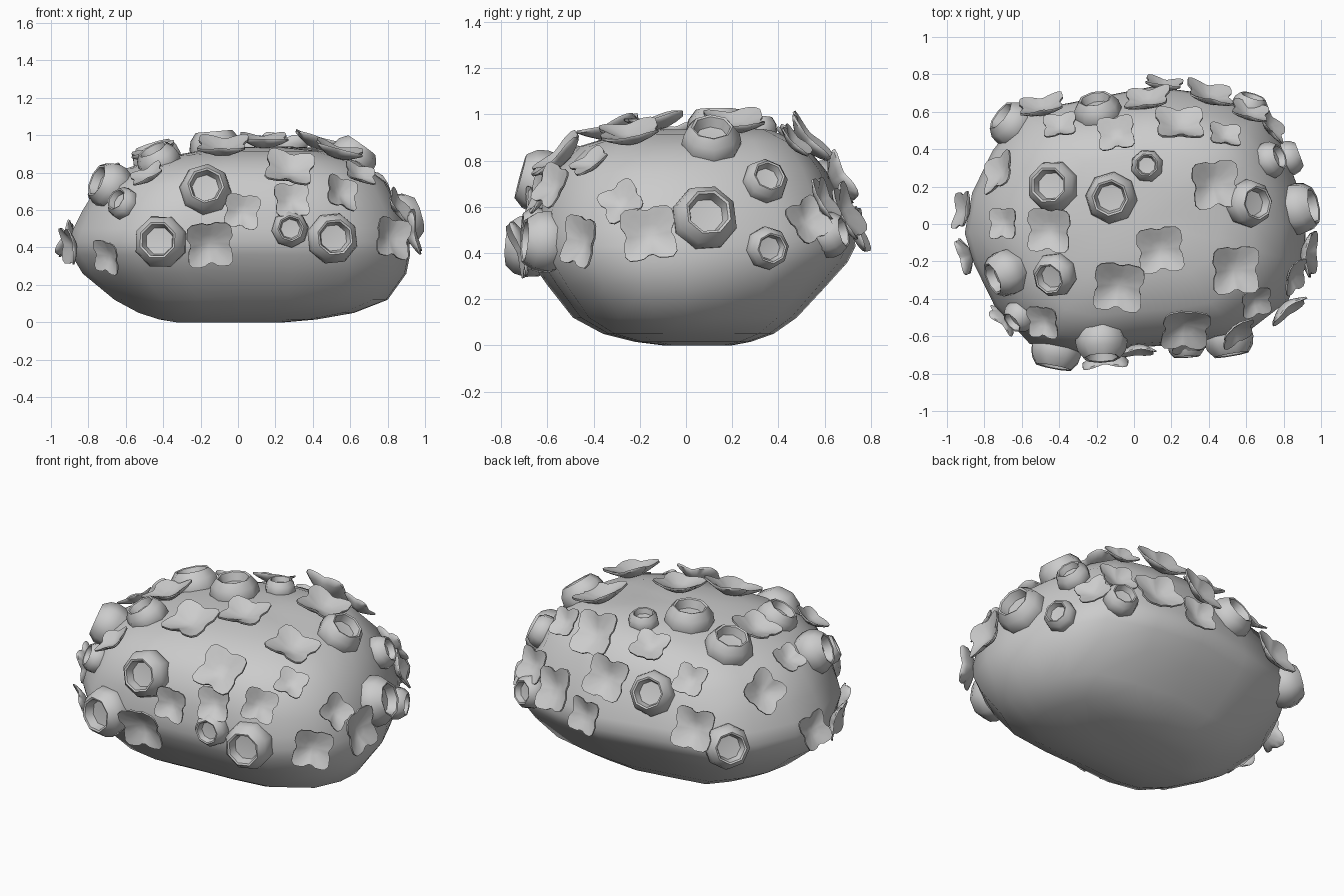
import bpy, math
from math import sin, cos, pi, radians
from mathutils import Vector, Matrix
from mathutils.bvhtree import BVHTree

if "Cube" in bpy.data.objects:
    bpy.data.objects.remove(bpy.data.objects["Cube"])


def loft(name, rings, angle):
    """Skin a stack of equal-length rings; single-point rings become poles."""
    verts, faces, idx = [], [], []
    for r in rings:
        idx.append(list(range(len(verts), len(verts) + len(r))))
        verts += r
    for a, b in zip(idx, idx[1:]):
        n = max(len(a), len(b))
        for i in range(n):
            j = (i + 1) % n
            if len(a) == 1:
                faces.append((a[0], b[j], b[i]))
            elif len(b) == 1:
                faces.append((a[i], a[j], b[0]))
            else:
                faces.append((a[i], a[j], b[j], b[i]))
    me = bpy.data.meshes.new(name)
    me.from_pydata(verts, [], faces)
    me.shade_smooth()
    me.set_sharp_from_angle(angle=radians(angle))
    return me


def add(name, me):
    ob = bpy.data.objects.new(name, me)
    bpy.context.collection.objects.link(ob)
    return ob


# rock: plan outline scaled to the side profiles at each height
outline = [(.92, 0), (.88, .2), (.80, .42), (.68, .62), (.4, .71), (.1, .75), (-.25, .68),
           (-.6, .61), (-.76, .4), (-.87, .17), (-.91, -.05), (-.86, -.22), (-.75, -.45),
           (-.56, -.66), (-.3, -.71), (0, -.68), (.3, -.66), (.59, -.61), (.83, -.42), (.91, -.2)]
levels = [(0, -.33, .25, -.10, .20), (.015, -.42, .42, -.22, .28), (.05, -.53, .62, -.36, .38),
          (.12, -.66, .80, -.49, .48), (.26, -.83, .90, -.60, .61), (.36, -.89, .92, -.67, .70),
          (.43, -.905, .915, -.69, .735), (.5, -.88, .90, -.685, .72),
          (.6, -.83, .87, -.67, .68), (.75, -.75, .79, -.62, .61), (.86, -.60, .64, -.49, .52),
          (.915, -.40, .46, -.30, .40), (.935, -.2, .25, -.14, .2)]
rings = [[(0, 0.02, 0)]]
for z, xl, xr, yf, yb in levels:
    ring = []
    for x, y in outline:
        px = x * (xr / .92 if x > 0 else xl / -.91)
        py = y * (yb / .75 if y > 0 else yf / -.71)
        lift = max(0, z - .65) * (.3 * min(px, 0) + .25 * max(px, 0) * min(1, max(0, py * 3)))
        ring.append((px, py, z + lift))
    rings.append(ring)
rings.append([(0, 0, .935)])
rock_mesh = loft("rock", rings, 70)
rock = add("rock", rock_mesh)
tree = BVHTree.FromPolygons([v.co[:] for v in rock_mesh.vertices],
                            [p.vertices[:] for p in rock_mesh.polygons])


def lathe(name, prof, n, angle, shape=lambda a: (1, 0)):
    """Turn a profile; shape(angle) returns radius factor and edge lift."""
    rs = []
    for r, z in prof:
        if r == 0:
            rs.append([(0, 0, z)])
            continue
        ring = []
        for i in range(n):
            a = 2 * pi * (i + .5) / n
            k, up = shape(a)
            k = 1 + (k - 1) * min(r, 1)
            ring.append((r * k * cos(a), r * k * sin(a), z + up * r * r))
        rs.append(ring)
    return loft(name, rs, angle)


# unit-radius barnacle cup, sunk into the rock
cup_mesh = lathe("cup", [(0, -.75), (.75, -.75), (.96, -.35), (1, -.05), (.93, .28), (.7, .58),
                         (.62, .55), (.52, .2), (0, .15)], 8, 50)


# four-petalled flower: rounded square with a notch in each side
def petal(a):
    square = min(1.22, .96 / max(abs(cos(a)), abs(sin(a))))
    notch = .15 * max(0, cos(4 * a)) ** 3
    return square - notch + .03 * sin(5 * a), -.05 * cos(4 * a) + .05 * sin(3 * a)


flower_mesh = lathe("flower", [(0, -.15), (.4, -.08), (.75, .1), (1, .27), (1, .36),
                               (.75, .26), (.4, .1), (0, 0)], 32, 60, petal)


def place(name, me, spot, radius, twist, tilt=0):
    """Seat a growth on the rock along the surface normal, tilted outwards."""
    if len(spot) == 2:
        hit = tree.ray_cast(Vector((*spot, 3)), Vector((0, 0, -1)))
        if hit[0] is None:
            hit = tree.find_nearest(Vector((*spot, .5)))
    else:
        hit = tree.find_nearest(Vector(spot))
    loc, nor = hit[0], hit[1]
    nor = (nor + tilt * Vector((loc.x, loc.y, 0)).normalized()).normalized()
    ob = add(name, me)
    side = Vector((1, 0, 0)) if abs(nor.x) < .85 else Vector((0, 1, 0))
    tx = (side - nor * side.dot(nor)).normalized()
    rot = Matrix((tx, nor.cross(tx), nor)).transposed().to_4x4()
    ob.matrix_world = (Matrix.Translation(loc + nor * .015) @ rot
                       @ Matrix.Rotation(twist, 4, 'Z') @ Matrix.Scale(radius, 4))


# flowers: (position, half width); two numbers = dropped from above
flowers = [
    ((-.39, .50), .09), ((-.09, .47), .10), ((.08, .63), .12), ((.24, .50), .13), ((.48, .45), .085),
    ((-.69, .26), .11), ((.42, .21), .13), ((-.68, 0), .085), ((-.44, -.03), .12), ((.14, -.13), .125),
    ((-.08, -.32), .135), ((.53, -.24), .13), ((.64, -.40), .085), ((.27, -.53), .13), ((-.47, -.51), .09),
    ((-.5, .66, .56), .12), ((.16, .75, .5), .10), ((.40, .68, .57), .125), ((.62, .60, .63), .10),
    ((.79, .56, .56), .095), ((-.95, .08, .43), .10), ((-.93, -.18, .40), .10), ((-.70, -.51, .35), .09),
    ((-.15, -.73, .43), .125), ((.02, -.66, .59), .095), ((.29, -.66, .66), .095), ((.55, -.58, .69), .095),
    ((.82, -.45, .45), .11), ((.92, -.16, .48), .12), ((.86, -.28, .62), .09)]
for i, (spot, r) in enumerate(flowers):
    place(f"flower_{i + 1:02d}", flower_mesh, spot, r, .12 * sin(i * 2.3))

# barnacle cups: (position, radius, outward tilt)
cups = [
    ((-.43, .20), .14, 0), ((-.12, .14), .14, 0), ((.07, .31), .088, 0), ((.61, .11), .13, .4),
    ((-.68, -.26), .13, .4), ((-.42, -.27), .12, .3), ((-.20, .63, .69), .13, 0),
    ((-.66, .54, .45), .13, 0), ((.75, .35, .72), .10, 0), ((.87, .08, .55), .145, 0),
    ((.85, .36, .42), .095, 0), ((-.62, -.50, .64), .09, .1), ((-.18, -.57, .69), .14, .2),
    ((-.42, -.71, .43), .145, 0), ((.28, -.67, .50), .10, 0), ((.51, -.64, .45), .14, 0),
    ((.62, .63, .48), .10, 0)]
for i, (spot, r, tilt) in enumerate(cups):
    place(f"barnacle_{i + 1:02d}", cup_mesh, spot, r, .3 * sin(i * 1.7), tilt)
